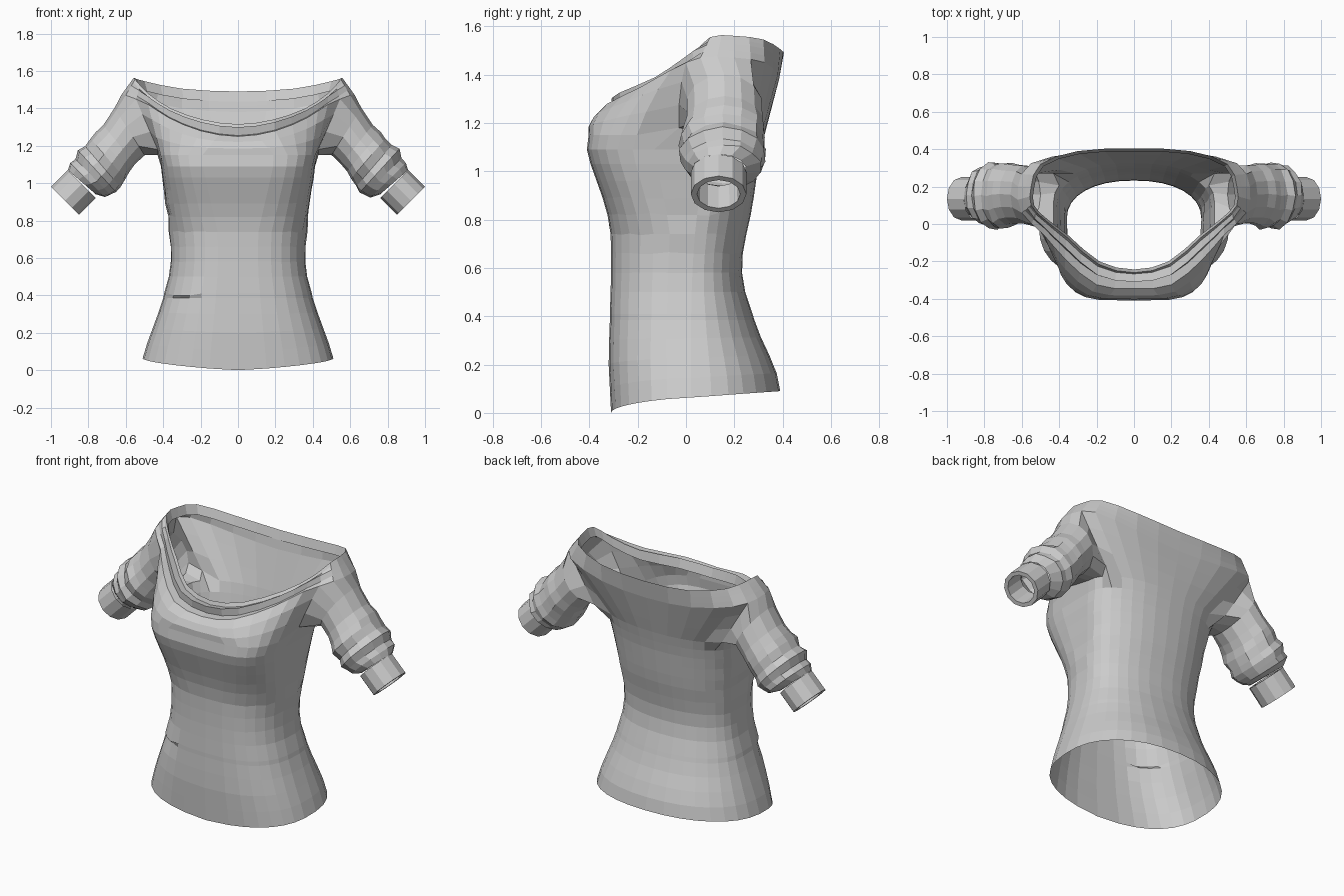
import bpy, bmesh, math, random
from mathutils import Vector

random.seed(4)
cube = bpy.data.objects.get("Cube")
if cube:
    bpy.data.objects.remove(cube, do_unlink=True)

COLS = 32                      # columns around the torso, starting at the front
ARM_FIRST, ARM_LAST = 7, 11    # columns bordering each armhole

fabric = bpy.data.materials.new("light_grey_fabric")
fabric.use_nodes = True
grey = (0.6, 0.6, 0.6, 1)
fabric.diffuse_color = grey
fabric.node_tree.nodes["Principled BSDF"].inputs["Base Color"].default_value = grey


def finish(bm, name):
    bmesh.ops.recalc_face_normals(bm, faces=bm.faces[:])
    mesh = bpy.data.meshes.new(name)
    bm.to_mesh(mesh)
    bm.free()
    mesh.materials.append(fabric)
    obj = bpy.data.objects.new(name, mesh)
    bpy.context.collection.objects.link(obj)


def add_ring(bm, points):
    return [bm.verts.new(p) for p in points]


def bridge(bm, a, b, skip=()):
    n = len(a)
    for j in range(n):
        if j not in skip:
            k = (j + 1) % n
            bm.faces.new((a[j], a[k], b[k], b[j]))


def power(v, e):
    return math.copysign(abs(v) ** e, v)


def torso_ring(z, width, front, back):
    # Oval back and a boxier front, fullest at the bust; the hem dips in front
    mid = 0.02 + 0.1 * (z / 1.15) ** 4
    bust = max(0, 1 - abs(z - 1.1) / 0.35)
    tilt = 0.09 * max(0, 1 - z / 0.35)
    wrinkle = 0.006 * max(0, 1 - abs(z - 0.8) / 0.25)
    points = []
    for j in range(COLS):
        t = math.tau * j / COLS
        c, s = math.cos(t), math.sin(t)
        depth = (mid - front) if c > 0 else (back - mid)
        e = 2 / (2.7 + 1.5 * bust) if c > 0 else 0.9
        side = 1 + random.uniform(-3, 3) * wrinkle * s ** 4
        points.append(Vector((width * side * power(s, e),
                              mid - depth * power(c, e),
                              z + tilt * abs(math.sin(t / 2))
                              + random.uniform(-2, 2) * wrinkle * s * s)))
    return points


def outline_ring(half):
    # Mirror a half outline and smoothly double its point count
    loop = [Vector(p) for p in half]
    loop += [Vector((-x, y, z)) for x, y, z in half[-2:0:-1]]
    n = len(loop)
    out = []
    for i in range(n):
        a, b, c, d = (loop[(i + k) % n] for k in (-1, 0, 1, 2))
        out += [b, (9 * (b + c) - a - d) / 16]
    return out


def blend(a, b, f, push=(0, 0, 0)):
    # Mix two rings, offsetting the front of the result by push
    out = []
    for j, (p, q) in enumerate(zip(a, b)):
        weight = max(0, math.cos(math.tau * j / COLS)) ** 0.5
        out.append(p.lerp(q, f) + weight * Vector(push))
    return out


def ellipse(spec, side, count, offset=0, rough=0, scale=1):
    # Section through an upper and a lower point, with front and back limits
    ux, uz, lx, lz, front, back = spec
    centre = Vector(((ux + lx) / 2, (front + back) / 2, (uz + lz) / 2))
    up = Vector((ux - lx, 0, uz - lz)) / 2
    out = []
    for k in range(count):
        t = math.tau * (k - offset) / count
        r = scale * (1 + random.uniform(-rough, rough))
        p = centre + r * (Vector((0, (back - front) / 2 * math.sin(t), 0))
                          - up * math.cos(t))
        out.append(Vector((p.x * side, p.y, p.z)))
    return out


# Torso levels: height, half width, front, back
levels = [
    (0, .51, -.31, .39), (.1, .485, -.315, .375), (.2, .455, -.32, .345),
    (.3, .425, -.318, .31), (.385, .4, -.315, .283), (.41, .395, -.315, .275),
    (.5, .37, -.312, .245), (.58, .36, -.31, .232), (.66, .36, -.31, .235),
    (.74, .367, -.312, .25), (.82, .377, -.325, .268), (.89, .385, -.345, .28),
    (.96, .395, -.37, .29), (1.03, .405, -.395, .3), (1.09, .412, -.41, .312),
    (1.15, .43, -.403, .325)]
rings = [torso_ring(*level) for level in levels]

# Short crease on the right hip
for j in (27, 28, 29):
    rings[4][j].y += 0.01
    rings[5][j] += Vector((0, -0.01, -0.01))

# Outer cowl fold and neckline, from front centre to back centre
fold = outline_ring([
    (0, -.345, 1.25), (.2, -.325, 1.28), (.37, -.185, 1.35), (.48, -.06, 1.42),
    (.6, .06, 1.47), (.62, .2, 1.47), (.55, .325, 1.45), (.3, .38, 1.4),
    (0, .385, 1.38)])
neck = outline_ring([
    (0, -.26, 1.315), (.19, -.215, 1.34), (.36, -.07, 1.4), (.48, .025, 1.48),
    (.55, .1, 1.555), (.55, .2, 1.56), (.5, .32, 1.545), (.3, .39, 1.505),
    (0, .405, 1.49)])
armpit = len(rings) - 1
chest = rings[armpit]
# Round off the lower corners of the armholes
for corner, y in ((ARM_FIRST, -0.03), (ARM_LAST, 0.27)):
    for j, side in ((corner, 1), (COLS - corner, -1)):
        chest[j] = Vector((0.43 * side, y, chest[j].z + 0.03))
rings += [blend(chest, fold, 0.35, (0, -0.02, 0)),
          blend(chest, fold, 0.7, (0, -0.02, 0)), fold]
cowl = len(rings) - 1
rings += [blend(fold, neck, 0.3, (0, 0.02, -0.015)),
          blend(fold, neck, 0.6, (0, -0.015, 0.01)),
          blend(fold, neck, 0.8, (0, 0.01, -0.01)), neck]
# Hem turned down inside the neckline
rings.append([Vector((p.x * 0.97, 0.08 + (p.y - 0.08) * 0.95, p.z - 0.055))
              for p in neck])

# Torso surface with two armholes left open
top = bmesh.new()
rows = [add_ring(top, r) for r in rings]
hole = set(range(ARM_FIRST, ARM_LAST))
hole |= {COLS - 1 - j for j in hole}
for i in range(len(rows) - 1):
    bridge(top, rows[i], rows[i + 1], hole if armpit <= i < cowl else ())

# Gathered sleeves: upper x z, lower x z, front, back
sleeve = [
    (.66, 1.4, .5, 1.15, 0, .315), (.72, 1.31, .55, 1.1, 0, .32),
    (.76, 1.27, .58, 1.06, -.01, .325), (.79, 1.24, .6, 1.02, -.03, .33),
    (.82, 1.2, .63, .98, -.015, .325), (.86, 1.18, .65, .95, -.03, .33),
    (.87, 1.13, .68, .935, -.01, .315), (.9, 1.11, .71, .925, 0, .31),
    (.91, 1.07, .76, .94, .03, .25)]
cuff_start = (.91, 1.07, .76, .92, .02, .25)
cuff_end = (1, .98, .85, .83, .02, .25)

for side, name in ((1, "left_cuff"), (-1, "right_cuff")):
    border = [(armpit, j) for j in range(ARM_FIRST, ARM_LAST)]
    border += [(i, ARM_LAST) for i in range(armpit, cowl)]
    border += [(cowl, j) for j in range(ARM_LAST, ARM_FIRST, -1)]
    border += [(i, ARM_FIRST) for i in range(cowl, armpit, -1)]
    last = [rows[i][j if side > 0 else COLS - j] for i, j in border]
    for n, spec in enumerate(sleeve):
        rough = 0.045 if 1 < n < len(sleeve) - 1 else 0.01
        ring = add_ring(top, ellipse(spec, side, len(border), 2, rough))
        bridge(top, last, ring)
        last = ring

    # Plain cuff with a turned-in lip
    cuff = bmesh.new()
    shape = [(cuff_start, 1), (cuff_end, 1), (cuff_end, 0.78), (cuff_start, 0.75)]
    loops = [add_ring(cuff, ellipse(s, side, 12, 0, 0, k)) for s, k in shape]
    for a, b in zip(loops, loops[1:]):
        bridge(cuff, a, b)
    finish(cuff, name)

finish(top, "knit_top")
